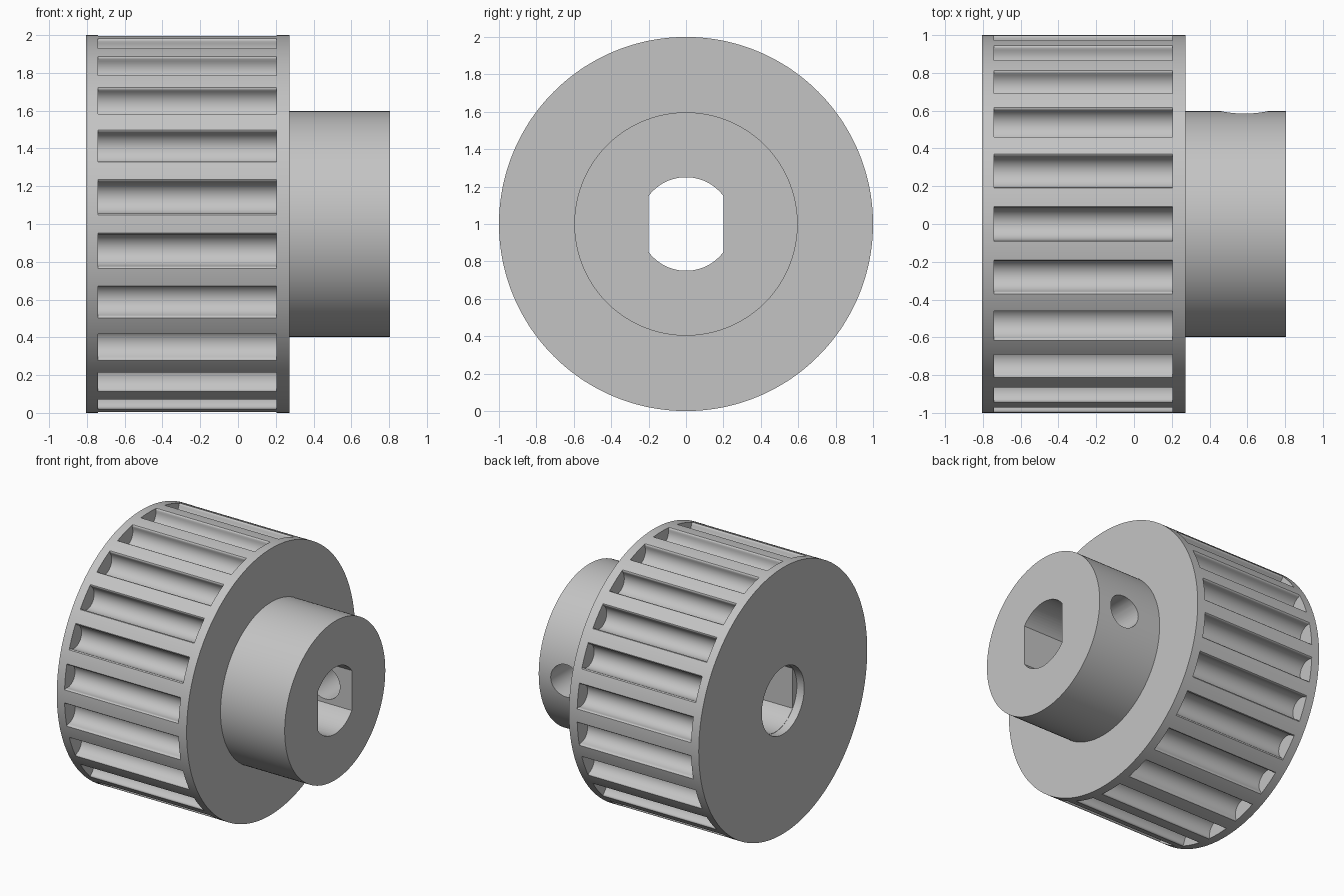
import bpy
import bmesh
from math import sin, cos, pi, radians, asin
from mathutils import Matrix, Vector

cube = bpy.data.objects.get("Cube")
if cube:
    bpy.data.objects.remove(cube, do_unlink=True)

TEETH = 22
CENTRE = Matrix.Translation((0, 0, 1))

metal = bpy.data.materials.new("machined grey metal")
metal.use_nodes = True
grey = (0.55, 0.55, 0.55, 1)
metal.diffuse_color = grey
metal.node_tree.nodes["Principled BSDF"].inputs["Base Color"].default_value = grey


def finish(bm, name):
    bmesh.ops.recalc_face_normals(bm, faces=bm.faces)
    bm.transform(CENTRE)
    mesh = bpy.data.meshes.new(name)
    bm.to_mesh(mesh)
    bm.free()
    obj = bpy.data.objects.new(name, mesh)
    bpy.context.collection.objects.link(obj)
    return obj


def add_prism(bm, outline, x0, x1):
    """Extrude a closed (y, z) outline along x."""
    face = bm.faces.new([bm.verts.new((x0, y, z)) for y, z in outline])
    new = bmesh.ops.extrude_face_region(bm, geom=[face])["geom"]
    verts = [g for g in new if isinstance(g, bmesh.types.BMVert)]
    bmesh.ops.translate(bm, verts=verts, vec=(x1 - x0, 0, 0))


def arc(cy, cz, r, start, end, steps):
    angles = [start + (end - start) * i / steps for i in range(steps + 1)]
    return [(cy + r * cos(a), cz + r * sin(a)) for a in angles]


# Pulley body with hub, turned around the x axis
bm = bmesh.new()
profile = [(-0.806, 0), (-0.806, 1), (0.273, 1), (0.273, 0.597), (0.806, 0.597), (0.806, 0)]
verts = [bm.verts.new((x, 0, r)) for x, r in profile]
edges = [bm.edges.new(pair) for pair in zip(verts, verts[1:])]
bmesh.ops.spin(bm, geom=verts + edges, cent=(0, 0, 0), axis=(1, 0, 0),
               angle=2 * pi, steps=TEETH * 8, use_duplicate=False)
bmesh.ops.remove_doubles(bm, verts=bm.verts, dist=1e-4)
pulley = finish(bm, "toothed_pulley")

# Round-bottomed belt grooves with eased lips, closed by the two rims
half = arc(0, 0.97, 0.085, -pi / 2, 0, 9) + arc(0.1, 0.982, 0.015, pi, pi / 2, 4) + [(0.1, 1.05)]
groove = half + [(-y, z) for y, z in reversed(half[1:])]
bm = bmesh.new()
for k in range(TEETH):
    a = 2 * pi * k / TEETH
    add_prism(bm, [(y * cos(a) + z * sin(a), z * cos(a) - y * sin(a)) for y, z in groove],
              -0.742, 0.205)
grooves = finish(bm, "groove_cutter")

# Double-flat shaft bore
corner = asin(0.15 / 0.25)
bm = bmesh.new()
add_prism(bm, arc(0, 0, 0.25, corner, pi - corner, 24)
          + arc(0, 0, 0.25, pi + corner, 2 * pi - corner, 24), -0.75, 0.9)
bore = finish(bm, "bore_cutter")

# Round entry of the bore through the outer rim
bm = bmesh.new()
add_prism(bm, arc(0, 0, 0.252, 0, 2 * pi, 64)[:-1], -0.9, -0.745)
entry = finish(bm, "bore_entry_cutter")

# Set screw hole on the back of the hub
bm = bmesh.new()
bmesh.ops.create_cone(bm, cap_ends=True, segments=40, radius1=0.122, radius2=0.122, depth=0.8,
                      matrix=Matrix.Translation((0.585, 0.42, 0)) @ Matrix.Rotation(radians(90), 4, "X"))
screw = finish(bm, "set_screw_cutter")

# Cut everything, then tidy up
bpy.ops.object.select_all(action="DESELECT")
bpy.context.view_layer.objects.active = pulley
pulley.select_set(True)
for cutter in (grooves, bore, entry, screw):
    cutter.hide_render = True
    mod = pulley.modifiers.new(cutter.name, "BOOLEAN")
    mod.operation = "DIFFERENCE"
    mod.solver = "EXACT"
    mod.object = cutter
    bpy.ops.object.modifier_apply(modifier=mod.name)
    bpy.data.objects.remove(cutter, do_unlink=True)

pulley.data.materials.clear()
pulley.data.materials.append(metal)
for poly in pulley.data.polygons:
    poly.material_index = 0
bpy.ops.object.shade_smooth_by_angle(angle=radians(30))
